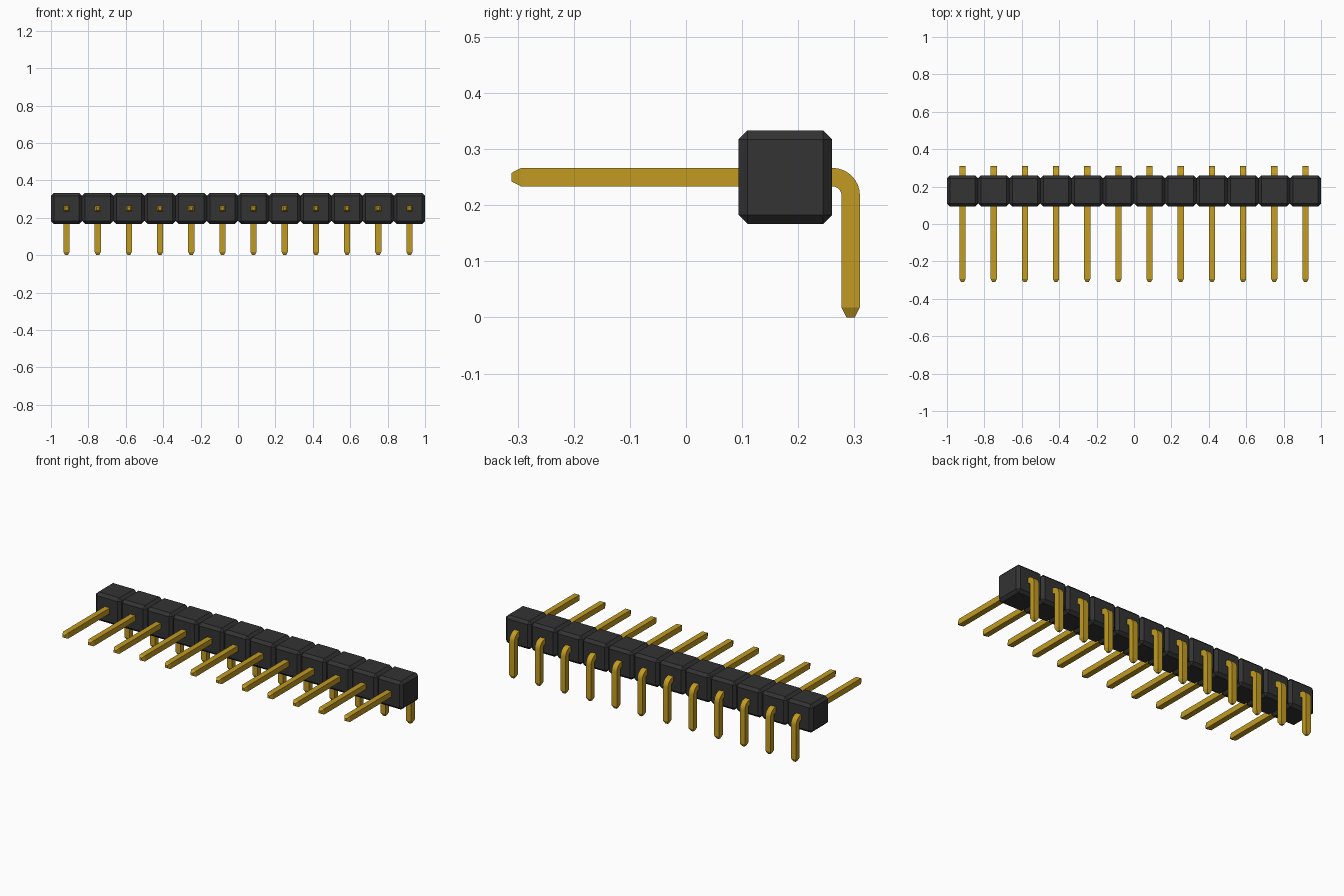
import bpy, bmesh, math
from mathutils import Vector

if "Cube" in bpy.data.objects:
    bpy.data.objects.remove(bpy.data.objects["Cube"], do_unlink=True)

COUNT = 12
PITCH = 2 / COUNT
BODY_Y, AXIS_Z = 0.177, 0.25      # housing centre
HALF = 0.0165                     # half width of the square pin
TIP = 0.0075                      # half width of the blunt pin tip
LEG_Y = 0.2935                    # centre line of the vertical leg
BEND = 0.0325                     # bend radius at the centre line


def material(name, colour):
    m = bpy.data.materials.new(name)
    m.use_nodes = True
    m.diffuse_color = (*colour, 1)
    bsdf = next(n for n in m.node_tree.nodes if n.type == 'BSDF_PRINCIPLED')
    bsdf.inputs["Base Color"].default_value = (*colour, 1)
    return m


def finish(bm, name, mat):
    bmesh.ops.recalc_face_normals(bm, faces=bm.faces[:])
    mesh = bpy.data.meshes.new(name)
    bm.to_mesh(mesh)
    bm.free()
    mesh.materials.append(mat)
    return mesh


def housing_mesh(mat):
    """Cube with every edge chamfered."""
    bm = bmesh.new()
    bmesh.ops.create_cube(bm, size=PITCH)
    bmesh.ops.bevel(bm, geom=bm.edges[:], offset=0.016, offset_type='OFFSET',
                    segments=1, affect='EDGES')
    return finish(bm, "housing", mat)


def pin_mesh(mat, steps=8):
    """Square section swept along an L-shaped path with tapered ends."""
    # stations: y, z, direction angle in the yz plane, half width
    stations = [(-0.311, AXIS_Z, 0, TIP), (-0.294, AXIS_Z, 0, HALF)]
    for i in range(steps + 1):
        a = math.pi / 2 * i / steps
        stations.append((LEG_Y - BEND + BEND * math.sin(a),
                         AXIS_Z - BEND + BEND * math.cos(a), a, HALF))
    stations += [(LEG_Y, 0.018, math.pi / 2, HALF), (LEG_Y, 0, math.pi / 2, TIP)]

    bm = bmesh.new()
    rings = []
    for y, z, a, h in stations:
        out = Vector((0, math.sin(a), math.cos(a)))
        side = Vector((1, 0, 0))
        rings.append([bm.verts.new(Vector((0, y, z)) + side * h * u + out * h * v)
                      for u, v in ((-1, -1), (1, -1), (1, 1), (-1, 1))])
    for r, s in zip(rings, rings[1:]):
        for k in range(4):
            n = (k + 1) % 4
            bm.faces.new((r[k], r[n], s[n], s[k]))
    bm.faces.new(rings[0])
    bm.faces.new(rings[-1])
    return finish(bm, "pin", mat)


black = material("black plastic", (0.033, 0.033, 0.033))
gold = material("gold metal", (0.54, 0.33, 0.016))
housing, pin = housing_mesh(black), pin_mesh(gold)

# One housing block and one bent pin per position
pins = []
for i in range(COUNT):
    x = -1 + PITCH * (i + 0.5)
    block = bpy.data.objects.new(f"housing_{i + 1}", housing)
    block.location = (x, BODY_Y, AXIS_Z)
    bent = bpy.data.objects.new(f"pin_{i + 1}", pin)
    bent.location = (x, 0, 0)
    for ob in (block, bent):
        bpy.context.collection.objects.link(ob)
    pins.append(bent)

# Smooth the bend, keep the square edges sharp
bpy.ops.object.select_all(action='DESELECT')
pins[0].select_set(True)
bpy.context.view_layer.objects.active = pins[0]
bpy.ops.object.shade_smooth_by_angle(angle=math.radians(20))
